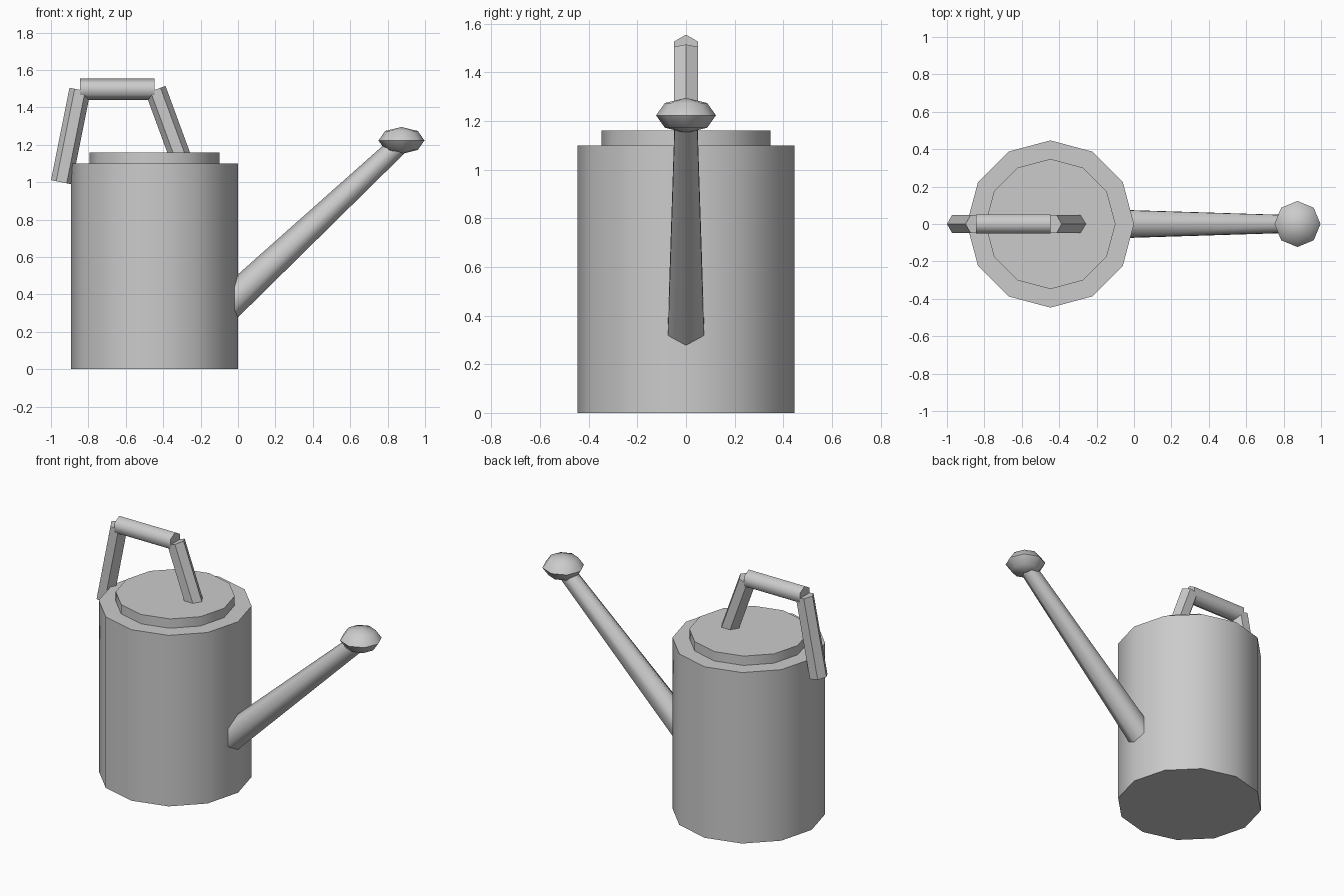
import bpy
import math
from mathutils import Vector, Matrix

if "Cube" in bpy.data.objects:
    bpy.data.objects.remove(bpy.data.objects["Cube"])

metal = bpy.data.materials.new("grey_metal")
metal.diffuse_color = (0.6, 0.6, 0.6, 1.0)
metal.use_nodes = True
metal.node_tree.nodes["Principled BSDF"].inputs["Base Color"].default_value = metal.diffuse_color


def finish(name, smooth_angle):
    ob = bpy.context.object
    ob.name = name
    ob.data.materials.append(metal)
    bpy.ops.object.transform_apply(location=True, rotation=True, scale=True)
    bpy.ops.object.shade_smooth_by_angle(angle=math.radians(smooth_angle))
    return ob


def drum(name, radius, z0, z1):
    """Upright twelve-sided drum with a corner pointing along +x."""
    bpy.ops.mesh.primitive_cylinder_add(
        vertices=12, radius=radius, depth=z1 - z0,
        location=(-0.447, 0, (z0 + z1) / 2))
    return finish(name, 40)


def hex_rod(name, start, end, r_start, r_end, smooth_angle):
    """Six-sided rod in the xz plane with corners lying in that plane."""
    a, b = Vector(start), Vector(end)
    axis = (b - a).normalized()
    side = Vector((0, 1, 0))
    across = side.cross(axis)
    bpy.ops.mesh.primitive_cone_add(
        vertices=6, radius1=r_start, radius2=r_end, depth=(b - a).length)
    # local y holds a corner, so it is mapped onto the in-plane direction
    rot = Matrix((-side, across, axis)).transposed()
    if rot.determinant() < 0:
        rot = Matrix((side, across, axis)).transposed()
    bpy.context.object.matrix_world = (
        Matrix.Translation((a + b) / 2) @ rot.to_4x4())
    return finish(name, smooth_angle)


# Body and lid
drum("body", 0.447, 0.0, 1.10)
drum("lid", 0.348, 1.05, 1.16)

# Spout, tapering up to the sprinkler rose
hex_rod("spout", (-0.09, 0, 0.311), (0.872, 0, 1.211), 0.087, 0.053, 65)

# Flattened ball at the spout's tip
bpy.ops.mesh.primitive_uv_sphere_add(
    segments=8, ring_count=4, radius=1, location=(0.874, 0, 1.223))
bpy.context.object.scale = (0.123, 0.123, 0.072)
finish("sprinkler_rose", 50)

# Handle: grip and two legs
hex_rod("handle_grip", (-0.845, 0, 1.497), (-0.447, 0, 1.497), 0.058, 0.058, 65)
hex_rod("handle_back_leg", (-0.944, 0, 1.0), (-0.845, 0, 1.494), 0.057, 0.057, 50)
hex_rod("handle_front_leg", (-0.27, 0, 1.03), (-0.441, 0, 1.495), 0.057, 0.057, 50)
